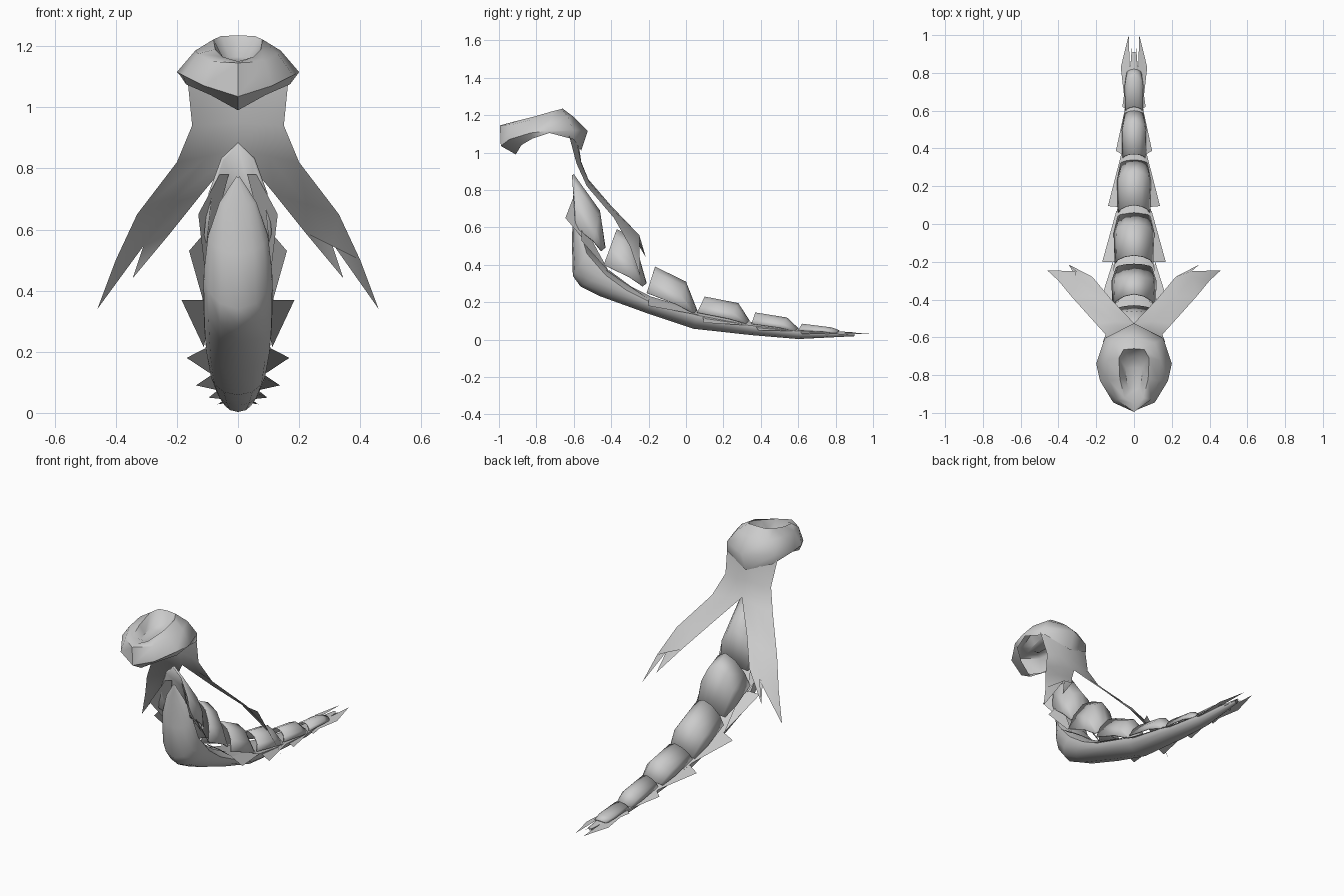
import bpy, bmesh, math
from mathutils import Vector

if "Cube" in bpy.data.objects:
    bpy.data.objects.remove(bpy.data.objects["Cube"])


def make(name, verts, faces, angle=40, thick=0.0):
    me = bpy.data.meshes.new(name)
    me.from_pydata([tuple(v) for v in verts], [], faces)
    bm = bmesh.new()
    bm.from_mesh(me)
    bmesh.ops.remove_doubles(bm, verts=bm.verts, dist=0.0005)
    bmesh.ops.recalc_face_normals(bm, faces=bm.faces)
    bm.to_mesh(me)
    bm.free()
    me.shade_smooth()
    me.set_sharp_from_angle(angle=math.radians(angle))
    ob = bpy.data.objects.new(name, me)
    bpy.context.collection.objects.link(ob)
    if thick:
        mod = ob.modifiers.new("thickness", "SOLIDIFY")
        mod.thickness = thick
    return ob


def loft(rows, closed=False):
    """Grid of faces between rows with equal numbers of points."""
    n = len(rows[0])
    verts = [p for r in rows for p in r]
    faces = []
    for i in range(len(rows) - 1):
        for j in range(n if closed else n - 1):
            k = (j + 1) % n
            faces.append((i * n + j, i * n + k, (i + 1) * n + k, (i + 1) * n + j))
    return verts, faces


def mirror_row(half):
    """Half row starting on the centre plane -> full row."""
    return [(-x, y, z) for x, y, z in half[:0:-1]] + list(half)


def mirrored_faces(verts, faces):
    n = len(verts)
    return (list(verts) + [(-x, y, z) for x, y, z in verts],
            list(faces) + [tuple(i + n for i in reversed(f)) for f in faces])


# Hood: meridians from front to back, each from lower rim up into the crown dent
meridians = [
    [(0, -.91, .99), (0, -.99, 1.035), (0, -.995, 1.145), (0, -.95, 1.15), (0, -.88, 1.14)],
    [(.09, -.88, 1.04), (.11, -.945, 1.07), (.09, -.93, 1.15), (.05, -.92, 1.165), (.03, -.87, 1.14)],
    [(.17, -.82, 1.075), (.18, -.83, 1.105), (.13, -.83, 1.175), (.075, -.82, 1.19), (.04, -.82, 1.145)],
    [(.19, -.73, 1.105), (.2, -.74, 1.115), (.14, -.72, 1.185), (.08, -.71, 1.222), (.045, -.76, 1.155)],
    [(.15, -.60, 1.07), (.155, -.605, 1.12), (.11, -.63, 1.19), (.055, -.665, 1.233), (.03, -.71, 1.165)],
    [(0, -.56, 1.01), (0, -.525, 1.115), (0, -.60, 1.19), (0, -.66, 1.235), (0, -.70, 1.165)],
]
ring = meridians + [[(-x, y, z) for x, y, z in m] for m in meridians[4:0:-1]]
rows = [[m[k] for m in ring] for k in range(5)]
verts, faces = loft(rows, True)
faces.append(tuple(range(40, 50)))
make("hood", verts, faces, 50)

# Scarf: one sheet under the hood splitting into two forked tails
outer = [(.165, -.625, 1.09), (.15, -.585, .94), (.2, -.53, .82), (.33, -.385, .65), (.40, -.30, .50)]
inner = [(0, -.58, 1.09), (0, -.56, .95), (0, -.525, .86), (.12, -.40, .715), (.22, -.28, .59)]
rows = []
for o, i in zip(outer, inner):
    mid = (Vector(o) + Vector(i)) / 2
    mid.y += .012
    rows.append([o, tuple(mid), i])
verts, faces = loft(rows)
n = len(verts)
verts += [(.46, -.245, .34), (.305, -.25, .56), (.345, -.215, .44)]
faces += [(n - 3, n - 2, n + 1, n), (n - 2, n - 1, n + 2, n + 1)]
make("scarf", *mirrored_faces(verts, faces), 60)

# Belly hull: half width, rim (y, z), keel (y, z)
hull = [(.004, -.60, .775, -.603, .77), (.06, -.585, .69, -.605, .68), (.098, -.565, .58, -.61, .52),
        (.112, -.53, .46, -.605, .34), (.113, -.43, .345, -.565, .285), (.11, -.32, .265, -.46, .232),
        (.104, -.20, .205, -.20, .138), (.09, .06, .13, .04, .058), (.07, .35, .075, .35, .024),
        (.05, .60, .045, .60, .003), (.012, .90, .035, .90, .018)]
rows, deck = [], []
for w, ry, rz, ky, kz in hull:
    half = []
    for a in (0, .35, .65, .88, 1):
        t = a * math.pi / 2
        f = 1 - math.cos(t)
        half.append((w * math.sin(t), ky + (ry - ky) * f, kz + (rz - kz) * f))
    rows.append(mirror_row(half))
    deck.append([(-w, ry, rz), (-w * .5, ry + .01, rz + w * .25), (w * .5, ry + .01, rz + w * .25), (w, ry, rz)])
make("belly", *loft(rows), 45)
make("back_deck", *loft(deck[1:]), 30)

# Back plates: half width, front base, front peak, ridge middle, rear end (y, z)
plates = [(.115, -.59, .60, -.60, .885, -.46, .69, -.43, .48),
          (.12, -.44, .40, -.37, .59, -.28, .545, -.21, .29),
          (.108, -.21, .25, -.165, .39, .0, .31, .06, .145),
          (.09, .06, .145, .10, .23, .28, .195, .34, .09),
          (.065, .35, .085, .37, .145, .54, .118, .60, .05),
          (.05, .60, .05, .62, .085, .78, .065, .82, .038)]
for k, (w, by, bz, py, pz, my, mz, ry, rz) in enumerate(plates):
    def arch(width, base, top):
        b, p = Vector((0, *base)), Vector((0, *top))
        half = []
        for u, v in ((0, 1), (.5, .82), (.88, .42), (1, 0)):
            q = b.lerp(p, v)
            half.append((width * u, q.y, q.z))
        return mirror_row(half)
    mid_base = (by + (ry - by) * .6, bz + (rz - bz) * .6)
    rows = [arch(w * .95, (by, bz), (py, pz)), arch(w, mid_base, (my, mz)),
            arch(w * .8, (ry - .02, rz - .005), (ry, rz + .012))]
    make(f"back_plate_{k + 1}", *loft(rows), 50, .012 if k == 0 else .006)

# Side flares: flat pointed fins along the rim (front root, tip, rear root)
flares = [((.06, -.595, .78), (.13, -.645, .65), (.11, -.50, .48)),
          ((.10, -.56, .60), (.16, -.56, .53), (.112, -.41, .36)),
          ((.11, -.43, .37), (.185, -.43, .37), (.112, -.20, .215)),
          ((.10, -.20, .215), (.168, -.20, .18), (.092, .075, .13)),
          ((.085, .09, .125), (.138, .095, .09), (.07, .36, .075)),
          ((.065, .37, .075), (.096, .387, .05), (.05, .60, .045)),
          ((.045, .61, .045), (.062, .62, .03), (.035, .80, .035))]
for k, (a, b, c) in enumerate(flares):
    d = (a[0] - .03, a[1] + .02, a[2])
    make(f"side_flare_{k + 1}", *mirrored_faces([d, a, b, c], [(0, 1, 2, 3)]))

# Tail fan: two split blades and a short middle blade
blade = [(.0, .62, .05), (.048, .64, .035), (.07, .83, .028), (.028, 1.0, .033), (.022, .82, .04), (.0, .80, .045)]
make("tail_fan", *mirrored_faces(blade, [(0, 1, 4, 5), (1, 2, 3, 4)]))
spike = [(.0, .76, .03), (.022, .80, .027), (.012, .93, .03), (.0, .84, .03)]
make("tail_spikes", *mirrored_faces(spike, [(0, 1, 2, 3)]))
